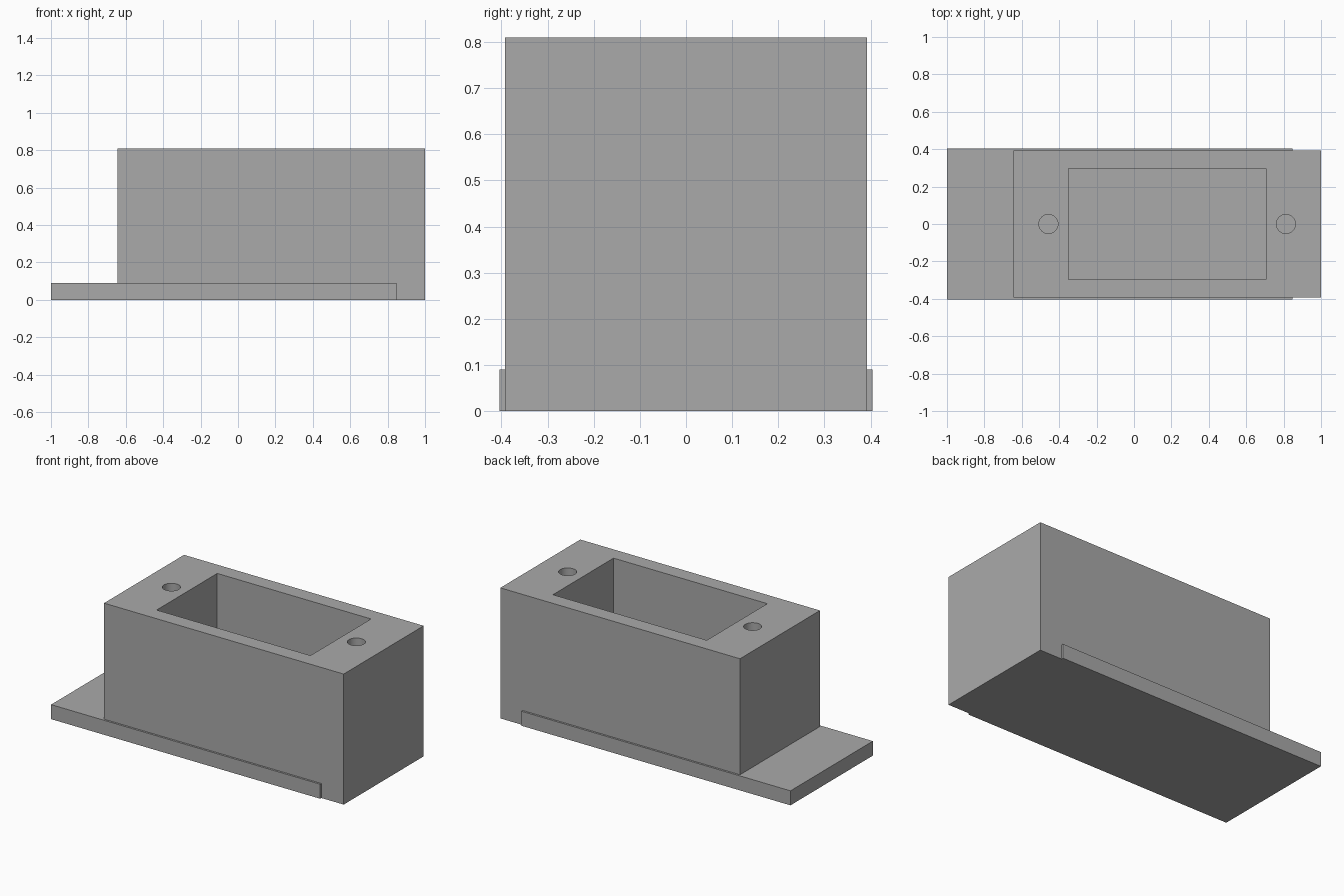
import bpy
import math

default = bpy.data.objects.get("Cube")
if default:
    bpy.data.objects.remove(default, do_unlink=True)

grey = bpy.data.materials.new("plain grey")
grey.use_nodes = True
COLOUR = (0.4, 0.4, 0.4, 1)
grey.diffuse_color = COLOUR
grey.node_tree.nodes["Principled BSDF"].inputs["Base Color"].default_value = COLOUR


def block(name, low, high):
    """Box between two opposite corners."""
    bpy.ops.mesh.primitive_cube_add(size=1)
    ob = bpy.context.object
    ob.name = name
    for v in ob.data.vertices:
        v.co = [h if c > 0 else l for c, l, h in zip(v.co, low, high)]
    ob.data.materials.append(grey)
    return ob


def combine(target, other, operation):
    """Boolean whose second object stays only as a hidden helper."""
    mod = target.modifiers.new(other.name, 'BOOLEAN')
    mod.operation = operation
    mod.solver = 'EXACT'
    mod.object = other
    other.hide_render = True
    other.hide_set(True)
    other.display_type = 'WIRE'


BASE, TOP, MID_X = 0.09, 0.81, 0.1775

# Housing joined to the wider mounting plate
housing = block("housing", (-0.645, -0.392, 0), (1, 0.392, TOP))
plate = block("mounting_plate", (-1, -0.404, 0), (0.847, 0.404, BASE))
combine(housing, plate, 'UNION')

# Open rectangular pocket
pocket = block("pocket_cutter", (MID_X - 0.528, -0.297, BASE), (MID_X + 0.528, 0.297, 1))
combine(housing, pocket, 'DIFFERENCE')

# Screw holes at both ends of the pocket
for side, label in ((-1, "right"), (1, "left")):
    bpy.ops.mesh.primitive_cylinder_add(
        vertices=32, radius=0.051, depth=0.8,
        location=(MID_X + side * 0.635, 0, TOP))
    hole = bpy.context.object
    hole.name = label + "_hole_cutter"
    hole.data.materials.append(grey)
    combine(housing, hole, 'DIFFERENCE')

# Apply the cuts and drop the helpers
bpy.ops.object.select_all(action='DESELECT')
housing.select_set(True)
bpy.context.view_layer.objects.active = housing
for mod in list(housing.modifiers):
    helper = mod.object
    bpy.ops.object.modifier_apply(modifier=mod.name)
    bpy.data.objects.remove(helper, do_unlink=True)
bpy.ops.object.shade_smooth_by_angle(angle=math.radians(30))
